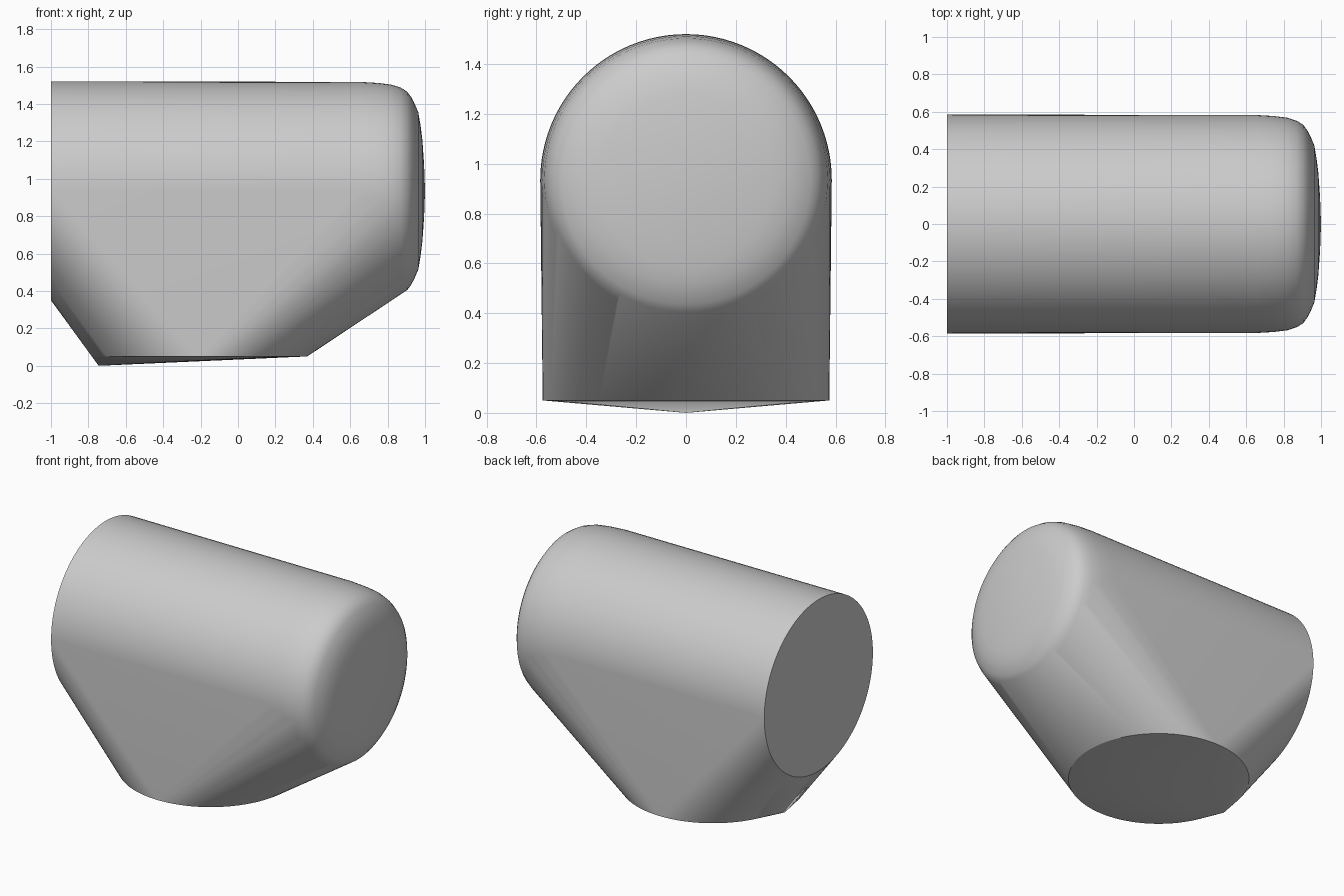
import bpy, bmesh, math

cube = bpy.data.objects.get("Cube")
if cube:
    bpy.data.objects.remove(cube, do_unlink=True)

SIDES = 96
AXIS_Z = 0.935


def ring(bm, place):
    """Add one circle of points, placed by a function of cos and sin."""
    for i in range(SIDES):
        a = math.tau * i / SIDES
        bm.verts.new(place(math.cos(a), math.sin(a)))


bm = bmesh.new()

# Horizontal barrel: flat at the right end, rounded cap at the left end
profile = [(-1, 0.585), (0.65, 0.583), (0.75, 0.577), (0.82, 0.568),
           (0.87, 0.552), (0.905, 0.53), (0.927, 0.5), (0.945, 0.465),
           (0.964, 0.42), (0.976, 0.35), (0.986, 0.27), (0.995, 0.14)]
for x, r in profile:
    ring(bm, lambda c, s: (x, r * c, AXIS_Z + r * s))
bm.verts.new((1, 0, AXIS_Z))

# Round foot with a slightly lower tip
ring(bm, lambda c, s: (-0.205 + 0.575 * c, 0.575 * s, 0.05))
bm.verts.new((-0.745, 0, 0))

# Wrap the barrel and foot in one taut skin
hull = bmesh.ops.convex_hull(bm, input=bm.verts)
unused = {g for g in hull["geom_interior"] + hull["geom_unused"]
          if isinstance(g, bmesh.types.BMVert)}
bmesh.ops.delete(bm, geom=list(unused), context='VERTS')
bmesh.ops.dissolve_limit(bm, angle_limit=math.radians(0.1),
                         verts=bm.verts, edges=bm.edges)
bmesh.ops.recalc_face_normals(bm, faces=bm.faces)

mesh = bpy.data.meshes.new("rounded_body")
bm.to_mesh(mesh)
bm.free()
body = bpy.data.objects.new("rounded_body", mesh)
bpy.context.collection.objects.link(body)

# Plain grey
grey = bpy.data.materials.new("plain_grey")
grey.use_nodes = True
colour = (0.6, 0.6, 0.6, 1)
grey.diffuse_color = colour
grey.node_tree.nodes["Principled BSDF"].inputs["Base Color"].default_value = colour
mesh.materials.append(grey)

# Smooth sides with crisp rims
bpy.ops.object.select_all(action='DESELECT')
body.select_set(True)
bpy.context.view_layer.objects.active = body
bpy.ops.object.shade_smooth_by_angle(angle=math.radians(28))
